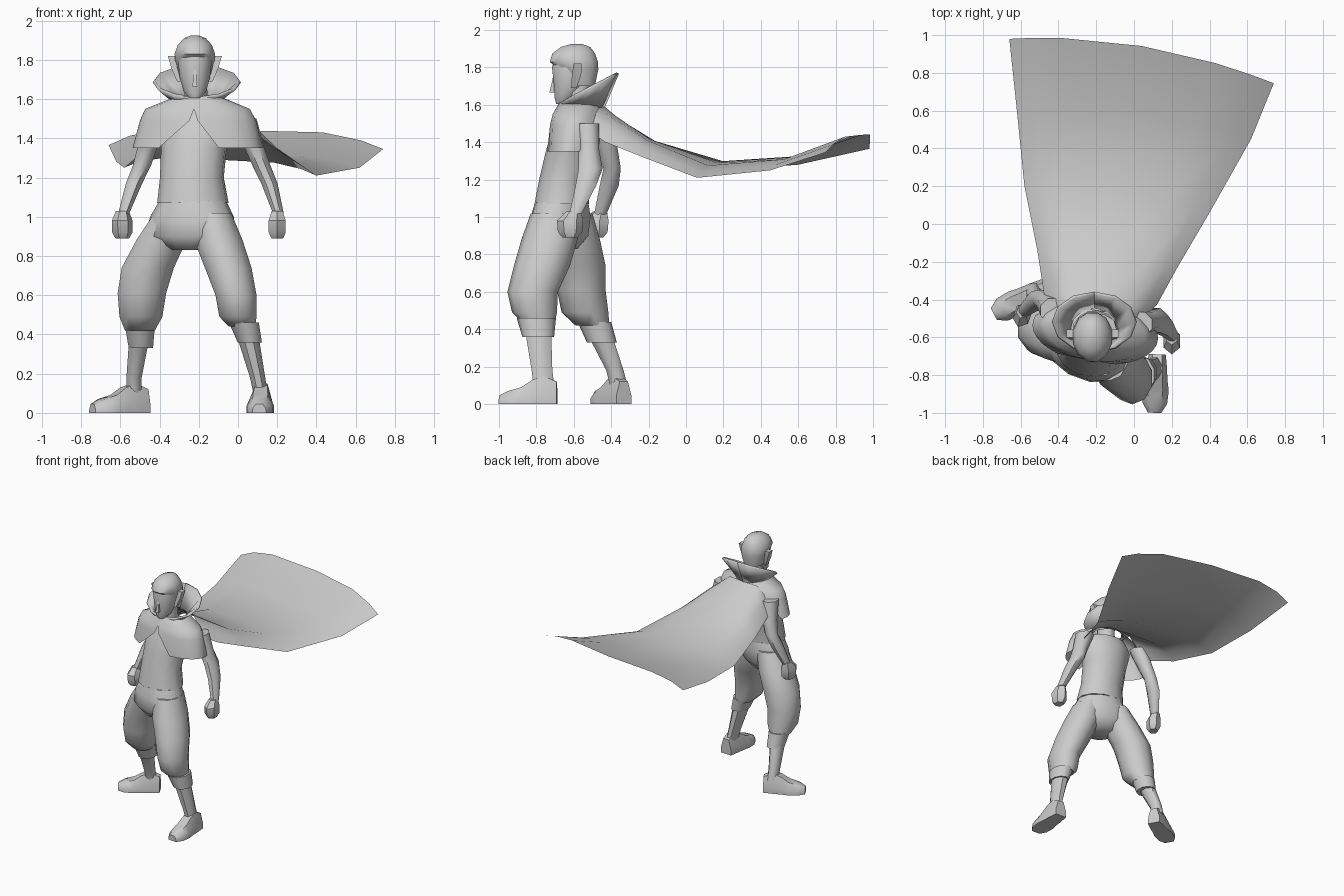
import bpy
import bmesh
from math import sin, cos, radians, pi
from mathutils import Vector

old_cube = bpy.data.objects.get("Cube")
if old_cube:
    bpy.data.objects.remove(old_cube, do_unlink=True)

grey = bpy.data.materials.new("plain_grey")
grey.use_nodes = True
tone = (.6, .6, .6, 1)
grey.diffuse_color = tone
grey.node_tree.nodes["Principled BSDF"].inputs["Base Color"].default_value = tone


def skin(name, rows, closed=True, caps=True, sharp=50, thickness=None):
    """Join rows of points into a smooth shaded surface."""
    bm = bmesh.new()
    grid = [[bm.verts.new(point) for point in row] for row in rows]
    width = len(grid[0])
    for lower, upper in zip(grid, grid[1:]):
        for i in range(width if closed else width - 1):
            j = (i + 1) % width
            bm.faces.new((lower[i], lower[j], upper[j], upper[i]))
    if closed and caps:
        bm.faces.new(grid[0])
        bm.faces.new(grid[-1])
    bmesh.ops.recalc_face_normals(bm, faces=bm.faces)
    mesh = bpy.data.meshes.new(name)
    bm.to_mesh(mesh)
    bm.free()
    mesh.materials.append(grey)
    part = bpy.data.objects.new(name, mesh)
    bpy.context.scene.collection.objects.link(part)
    if thickness:
        solid = part.modifiers.new("thickness", 'SOLIDIFY')
        solid.thickness = thickness
        solid.offset = 0
    bpy.ops.object.select_all(action='DESELECT')
    part.select_set(True)
    bpy.context.view_layer.objects.active = part
    bpy.ops.object.shade_smooth_by_angle(angle=radians(sharp))
    return part


def ring(x, y, z, rx, ry, sides, yaw):
    """One level oval, turned by yaw degrees."""
    turn = radians(yaw)
    points = []
    for i in range(sides):
        a = 2 * pi * (i + .5) / sides
        u, v = rx * cos(a), ry * sin(a)
        points.append((x + u * cos(turn) - v * sin(turn),
                       y + u * sin(turn) + v * cos(turn), z))
    return points


def loft(name, rings, sides=10, yaw=0, sharp=50):
    return skin(name, [ring(*r, sides, yaw) for r in rings], sharp=sharp)


# Torso and hips
loft("shirt", [(-.23, -.665, 1.07, .185, .145), (-.235, -.65, 1.2, .165, .135),
               (-.225, -.61, 1.35, .17, .14), (-.21, -.58, 1.48, .2, .13),
               (-.21, -.57, 1.55, .15, .1)], 12, -8)
loft("hips", [(-.24, -.68, .83, .1, .1), (-.24, -.68, .9, .24, .15),
              (-.235, -.67, 1, .22, .155), (-.23, -.665, 1.08, .175, .14)], 12, -20)

# Trousers, cuffs and shins
loft("left_trouser", [(.02, -.79, .44, .07, .09), (0, -.81, .49, .1, .12),
                      (-.01, -.82, .6, .11, .135), (-.05, -.77, .74, .125, .15),
                      (-.1, -.73, .88, .13, .15), (-.13, -.7, 1.02, .1, .13)])
loft("right_trouser", [(-.5, -.5, .42, .08, .09), (-.495, -.54, .49, .115, .125),
                       (-.49, -.56, .61, .13, .13), (-.46, -.57, .74, .14, .14),
                       (-.39, -.6, .88, .135, .14), (-.33, -.63, 1.02, .1, .13)])
loft("left_cuff", [(.06, -.79, .36, .065, .085), (.03, -.8, .46, .08, .105)])
loft("right_cuff", [(-.495, -.45, .33, .065, .08), (-.5, -.49, .44, .08, .09)])
loft("left_shin", [(.115, -.76, .1, .04, .06), (.1, -.77, .18, .042, .06),
                   (.05, -.79, .39, .06, .075)], 8)
loft("right_shin", [(-.53, -.36, .1, .04, .05), (-.53, -.38, .18, .042, .05),
                    (-.505, -.46, .37, .055, .07)], 8)


# Shoes: cross-sections from heel to toe
def shoe(name, ankle, heading):
    forward = Vector((*heading, 0)).normalized()
    side = Vector((-forward.y, forward.x, 0))
    rows = []
    for along, half, high in ((-.07, .045, .12), (0, .055, .15), (.06, .06, .13),
                              (.12, .07, .09), (.19, .065, .07), (.24, .035, .045)):
        base = Vector((*ankle, 0)) + forward * along
        outline = ((-1, 0), (1, 0), (1, .4), (.55, 1), (-.55, 1), (-1, .4))
        rows.append([base + side * half * w + Vector((0, 0, high * h)) for w, h in outline])
    skin(name, rows)


shoe("left_shoe", (.12, -.76), (-.05, -1))
shoe("right_shoe", (-.53, -.365), (-.85, -.45))

# Arms and fists
loft("left_arm", [(.205, -.59, 1.02, .03, .035), (.16, -.535, 1.17, .045, .06),
                  (.12, -.51, 1.26, .05, .07), (.08, -.52, 1.36, .055, .06),
                  (.03, -.53, 1.5, .07, .07)], 8)
loft("right_arm", [(-.585, -.46, 1.01, .03, .035), (-.53, -.41, 1.17, .045, .055),
                   (-.49, -.395, 1.26, .05, .05), (-.46, -.42, 1.36, .055, .06),
                   (-.43, -.46, 1.5, .07, .07)], 8)
for name, x, y, yaw in (("left_fist", .2, -.62, 0), ("right_fist", -.59, -.48, -20)):
    loft(name, [(x, y, .89, .035, .04), (x, y, .92, .05, .065),
                (x, y, .98, .05, .07), (x, y + .02, 1.03, .032, .04)], 6, yaw, 35)

# Head, hair, nose and ears
loft("neck", [(-.215, -.57, 1.52, .07, .07), (-.215, -.58, 1.7, .06, .07)], 8)
loft("head", [(-.22, -.665, 1.605, .03, .03), (-.22, -.645, 1.64, .06, .06),
              (-.22, -.615, 1.71, .08, .095), (-.22, -.61, 1.8, .09, .11),
              (-.22, -.6, 1.87, .08, .1)], 12)
loft("hair", [(-.22, -.555, 1.7, .075, .07), (-.22, -.575, 1.79, .103, .11),
              (-.22, -.6, 1.83, .107, .133), (-.22, -.6, 1.875, .09, .118),
              (-.22, -.59, 1.91, .058, .08), (-.22, -.585, 1.925, .02, .03)], 12)
loft("nose", [(-.22, -.715, 1.665, .018, .022), (-.22, -.71, 1.69, .014, .02),
              (-.22, -.7, 1.76, .008, .012)], 4)
for name, s in (("left_ear", 1), ("right_ear", -1)):
    loft(name, [(-.22 + s * .08, -.6, 1.69, .015, .02),
                (-.22 + s * .105, -.585, 1.76, .022, .035),
                (-.22 + s * .12, -.58, 1.82, .025, .03)], 4)

# Raised collar, open at the throat
steps = [radians(-180 + 30 * i) for i in range(13)]
inner = [(-.21 + .12 * sin(a), -.555 - .115 * cos(a), 1.59) for a in steps]
outer = [(-.21 + .22 * sin(a), -.52 - .155 * cos(a), 1.69 - .08 * cos(a)) for a in steps]
skin("collar", [inner, outer], closed=False, sharp=25, thickness=.015)


# Shoulder capes: each half sweeps from the front opening to the back
def shoulder_cape(name, s, opening):
    turn = radians(-8)
    rows = []
    for z, rx, ry, start, end in ((1.61, .12, .11, 0, 180), (1.55, .27, .14, 0, 150),
                                  (1.49, .3, .155, 4, 130), (1.35, .335, .17, opening, 105)):
        row = []
        for i in range(8):
            a = radians(start + (end - start) * i / 7)
            u, v = s * rx * sin(a), -ry * cos(a)
            row.append((-.205 + u * cos(turn) - v * sin(turn),
                        -.57 + u * sin(turn) + v * cos(turn), z))
        rows.append(row)
    skin(name, rows, closed=False)


shoulder_cape("left_shoulder_cape", 1, 23)
shoulder_cape("right_shoulder_cape", -1, 33)

# Flying cape: right edge, left edge, height of the middle, backward bow
spans = [((-.42, -.47, 1.46), (.03, -.52, 1.46), .13, .06),
         ((-.475, -.38, 1.4), (.12, -.43, 1.4), .14, .03),
         ((-.51, -.15, 1.31), (.23, -.23, 1.32), .1, 0),
         ((-.58, .2, 1.25), (.4, .06, 1.21), .06, .04),
         ((-.62, .6, 1.28), (.62, .45, 1.25), .055, .06),
         ((-.66, .98, 1.365), (.74, .745, 1.345), .085, .08)]
rows = []
for start, end, lift, bow in spans:
    start, end = Vector(start), Vector(end)
    row = []
    for f, rise in ((0, 0), (.08, .6), (.2, .95), (.5, 1), (.78, .95), (.92, .5), (1, 0)):
        row.append(start.lerp(end, f) + Vector((0, 4 * f * (1 - f) * bow, lift * rise)))
    rows.append(row)
skin("flying_cape", rows, closed=False)
